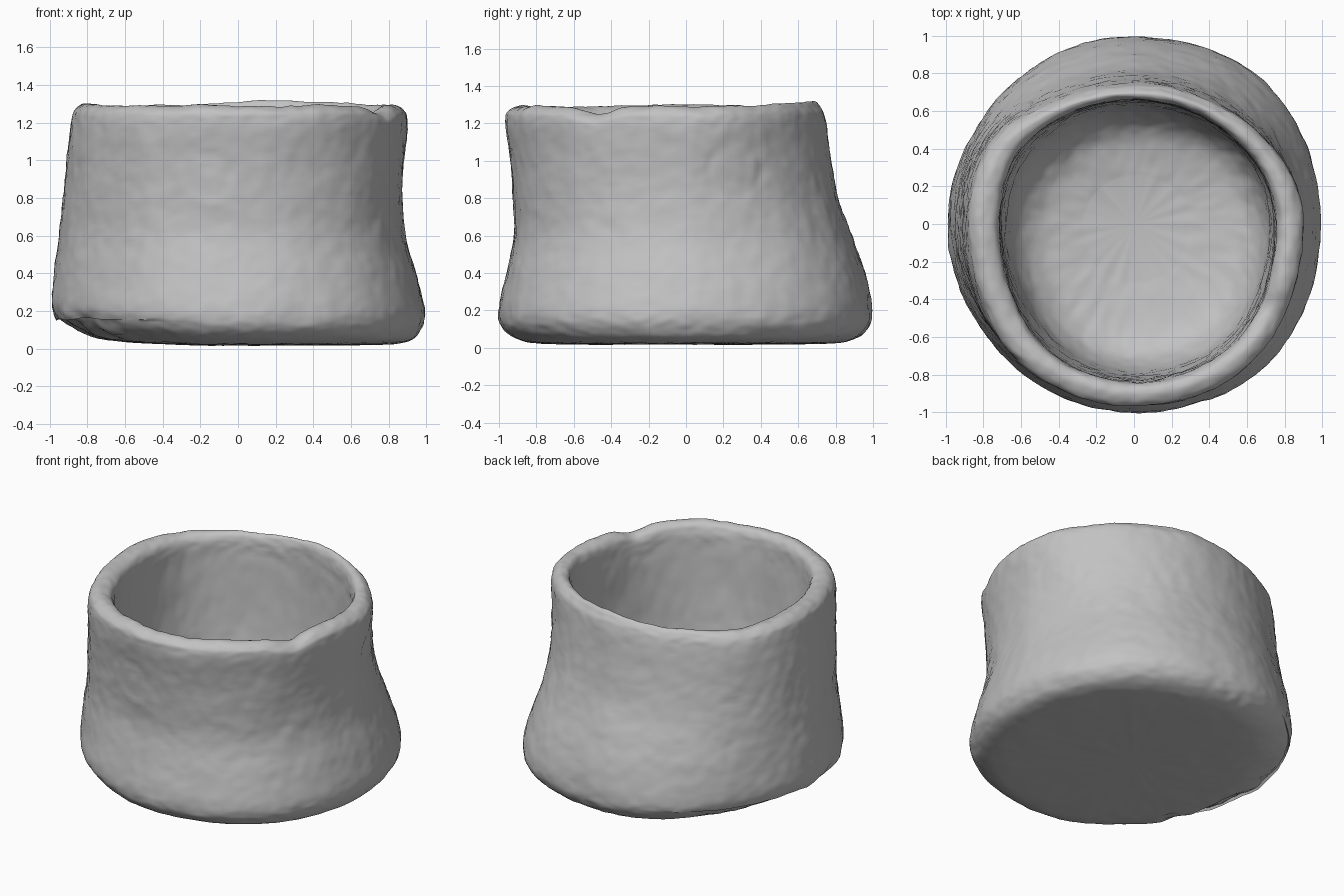
import bpy, bmesh, math
from mathutils import Vector, noise

if "Cube" in bpy.data.objects:
    bpy.data.objects.remove(bpy.data.objects["Cube"])

SEGMENTS = 240
STEPS = 8

# Wall section from under the foot, over the rim, to the inner floor:
# height, then reach to the left, back, right and front
SECTION = [
    (.018, .3, .3, .3, .3),
    (.022, .72, .74, .6, .74),
    (.04, .9, .88, .76, .88),
    (.1, .97, .97, .9, .975),
    (.2, .99, .995, .985, 1),
    (.4, .94, .955, .975, .96),
    (.6, .885, .885, .95, .92),
    (.8, .87, .815, .93, .925),
    (1, .88, .775, .91, .94),
    (1.2, .9, .745, .885, .965),
    (1.265, .88, .72, .86, .95),
    (1.29, .82, .69, .8, .89),
    (1.25, .765, .665, .725, .845),
    (1.1, .75, .66, .71, .83),
    (.7, .73, .64, .69, .8),
    (.42, .69, .59, .64, .75),
    (.27, .57, .47, .5, .62),
    (.21, .28, .25, .26, .3),
]

# Bulges off the oval: direction in degrees, width, amount at foot and mouth
BULGES = [(45, .4, .03, -.02), (145, .3, -.01, .035),
          (-45, .45, .03, .03), (225, .4, -.005, .025)]


def spline(p, q, r, s, t):
    """Smooth curve from q to r."""
    return q + .5 * t * (r - p + t * (2*p - 5*q + 4*r - s + t * (3*(q - r) + s - p)))


def bump(angle, centre, width):
    """Soft hill around one direction."""
    d = (angle - centre + math.pi) % math.tau - math.pi
    return math.exp(-(d / width) ** 2)


def wall_point(ring, angle):
    z, left, back, right, front = ring
    c, s = math.cos(angle), math.sin(angle)
    x = c * (left if c > 0 else right)
    y = s * (back if s > 0 else front)
    mouth = max(0, min(1, (z - .3) / .8))
    scale = 1 + sum(bump(angle, math.radians(d), w) * (low + (high - low) * mouth)
                    for d, w, low, high in BULGES)
    # uneven rim with a worn notch
    top = max(0, min(1, (z - .9) / .35))
    z += top * (.025 * bump(angle, math.radians(75), .6)
                + .012 * bump(angle, math.pi, .4)
                - .04 * bump(angle, math.radians(-31), .12)
                + .008 * noise.noise(Vector((3*c, 3*s, 0))))
    return Vector((x * scale, y * scale, z))


def build_pot():
    bm = bmesh.new()
    rings = []
    last = len(SECTION) - 1
    for i in range(last):
        four = [SECTION[max(0, min(last, i + k))] for k in (-1, 0, 1, 2)]
        for step in range(STEPS):
            rings.append([spline(*v, step / STEPS) for v in zip(*four)])
    rings.append(SECTION[-1])

    loops = [[bm.verts.new(wall_point(ring, math.tau * j / SEGMENTS))
              for j in range(SEGMENTS)] for ring in rings]
    for a, b in zip(loops, loops[1:]):
        for j in range(SEGMENTS):
            k = (j + 1) % SEGMENTS
            bm.faces.new((a[j], a[k], b[k], b[j]))

    # close the foot and the inner floor with fans
    for loop, flip in ((loops[0], True), (loops[-1], False)):
        middle = bm.verts.new((0, 0, loop[0].co.z))
        for j in range(SEGMENTS):
            pair = [loop[j], loop[(j + 1) % SEGMENTS]]
            bm.faces.new((pair[::-1] if flip else pair) + [middle])
    bm.normal_update()
    return bm


def roughen(bm):
    """Hand-worked clay surface, chipped foot and faint round imprints."""
    for v in bm.verts:
        p = v.co.copy()
        amount = .006 * noise.noise(p * 4) + .004 * noise.noise(p * 11)
        amount += .004 * noise.noise(Vector((p.x * 18, p.y * 18, p.z * 30)))
        angle = math.atan2(p.y, p.x)
        if p.z < .3 and p.xy.length > .75:
            chip = bump(angle, math.radians(205), .6) * bump(p.z, .1, .1)
            amount += chip * (.04 * noise.noise(p * 7) - .01)
        if p.z < .06:
            amount *= .5
        # imprints on the left and front walls
        if p.x > .7:
            ring = math.hypot(p.y - .26, p.z - .95) - .14
            amount -= .005 * math.exp(-(ring / .02) ** 2)
        if p.y < -.85:
            ring = math.hypot(p.x + .16, p.z - .92) - .11
            amount -= .005 * math.exp(-(ring / .02) ** 2)
        v.co = p + v.normal * amount
        # underside rises towards the chipped side
        if p.z < .15:
            v.co.z += .035 * max(0, -p.x - .2)


clay = bpy.data.materials.new("grey clay")
clay.use_nodes = True
grey = (.54, .54, .54, 1)
clay.diffuse_color = grey
clay.node_tree.nodes["Principled BSDF"].inputs["Base Color"].default_value = grey

bm = build_pot()
roughen(bm)
mesh = bpy.data.meshes.new("clay_bowl")
bm.to_mesh(mesh)
bm.free()
mesh.materials.append(clay)
bowl = bpy.data.objects.new("clay_bowl", mesh)
bpy.context.collection.objects.link(bowl)
bpy.context.view_layer.objects.active = bowl
bowl.select_set(True)
bpy.ops.object.shade_smooth_by_angle(angle=math.radians(50))
